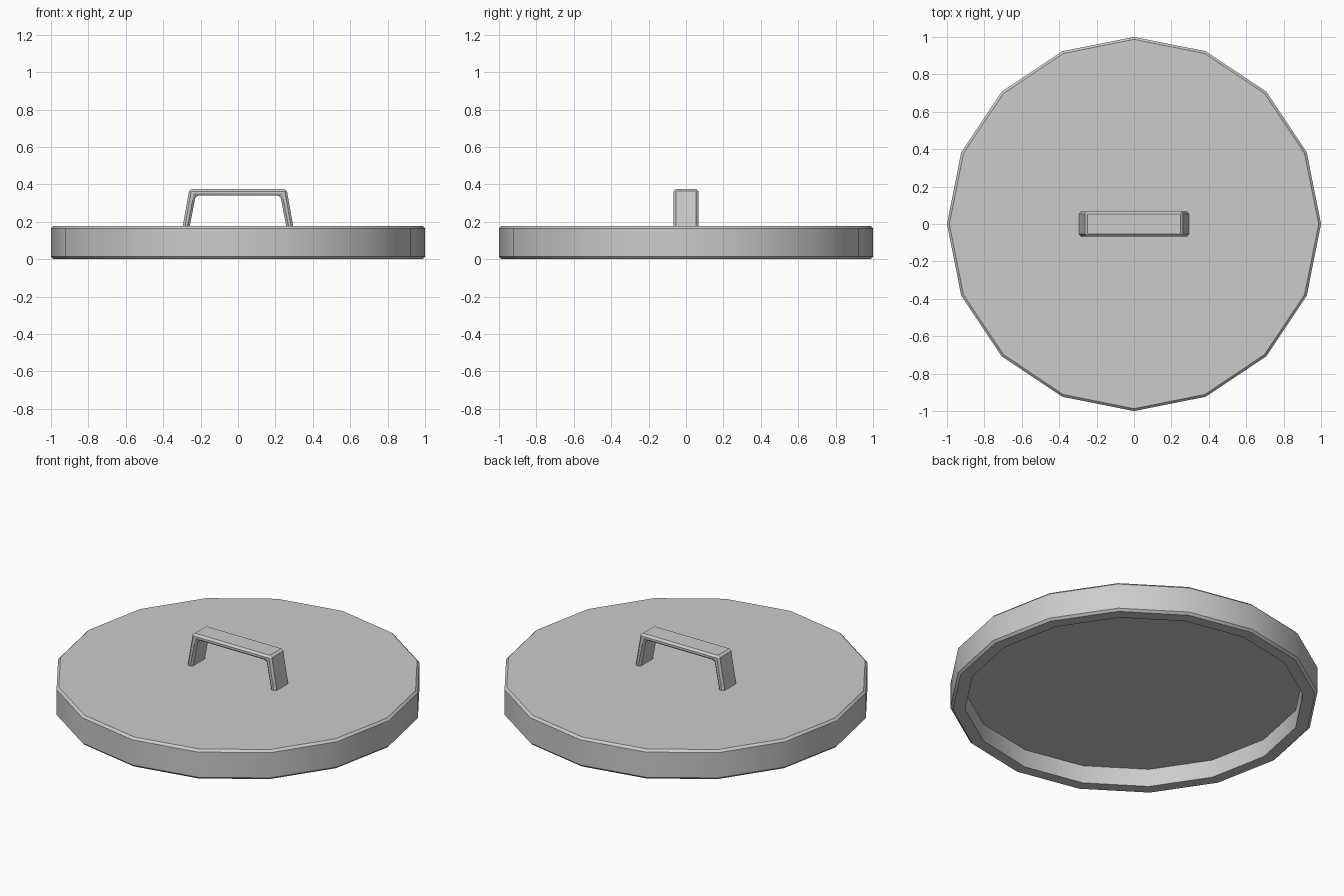
import bpy, bmesh
from math import cos, sin, pi, radians

if "Cube" in bpy.data.objects:
    bpy.data.objects.remove(bpy.data.objects["Cube"])

SIDES = 16
TOP = 0.177

metal = bpy.data.materials.new("plain_grey")
metal.use_nodes = True
grey = (0.6, 0.6, 0.6, 1)
metal.diffuse_color = grey
metal.node_tree.nodes["Principled BSDF"].inputs["Base Color"].default_value = grey


def finish(name, bm):
    """Turn a bmesh into a smooth object with crisp edges."""
    bmesh.ops.recalc_face_normals(bm, faces=bm.faces)
    mesh = bpy.data.meshes.new(name)
    bm.to_mesh(mesh)
    bm.free()
    mesh.materials.append(metal)
    obj = bpy.data.objects.new(name, mesh)
    bpy.context.collection.objects.link(obj)
    bpy.ops.object.select_all(action="DESELECT")
    obj.select_set(True)
    bpy.context.view_layer.objects.active = obj
    bpy.ops.object.shade_smooth_by_angle(angle=radians(30))
    return obj


# Lid: hollow disc, profile (radius, height) spun from the top to the underside
profile = [(0.987, TOP), (1, TOP - 0.013), (1, 0.013), (0.987, 0),
           (0.92, 0), (0.92, 0.107)]
bm = bmesh.new()
rings = [[bm.verts.new((r * cos(2 * pi * i / SIDES), r * sin(2 * pi * i / SIDES), z))
          for i in range(SIDES)] for r, z in profile]
for a, b in zip(rings, rings[1:]):
    for i in range(SIDES):
        j = (i + 1) % SIDES
        bm.faces.new((a[i], a[j], b[j], b[i]))
bm.faces.new(rings[0])
bm.faces.new(rings[-1])
finish("lid", bm)

# Handle: bent strap outline extruded across y, with chamfered edges
half = [(0.297, TOP - 0.01), (0.26, 0.375), (0.226, 0.34), (0.26, TOP - 0.01)]
outer, inner = half[:2], half[2:]
outline = outer + [(-x, z) for x, z in reversed(outer)]
outline += [(-x, z) for x, z in reversed(inner)] + inner
bm = bmesh.new()
face = bm.faces.new([bm.verts.new((x, -0.066, z)) for x, z in outline])
strap = bmesh.ops.extrude_face_region(bm, geom=[face])
bmesh.ops.translate(bm, vec=(0, 0.132, 0),
                    verts=[v for v in strap["geom"] if isinstance(v, bmesh.types.BMVert)])
bmesh.ops.recalc_face_normals(bm, faces=bm.faces)
edges = [e for e in bm.edges if max(v.co.z for v in e.verts) > TOP]
bmesh.ops.bevel(bm, geom=edges, offset=0.012, segments=1, affect="EDGES",
                profile=0.5, clamp_overlap=True)
finish("handle", bm)
